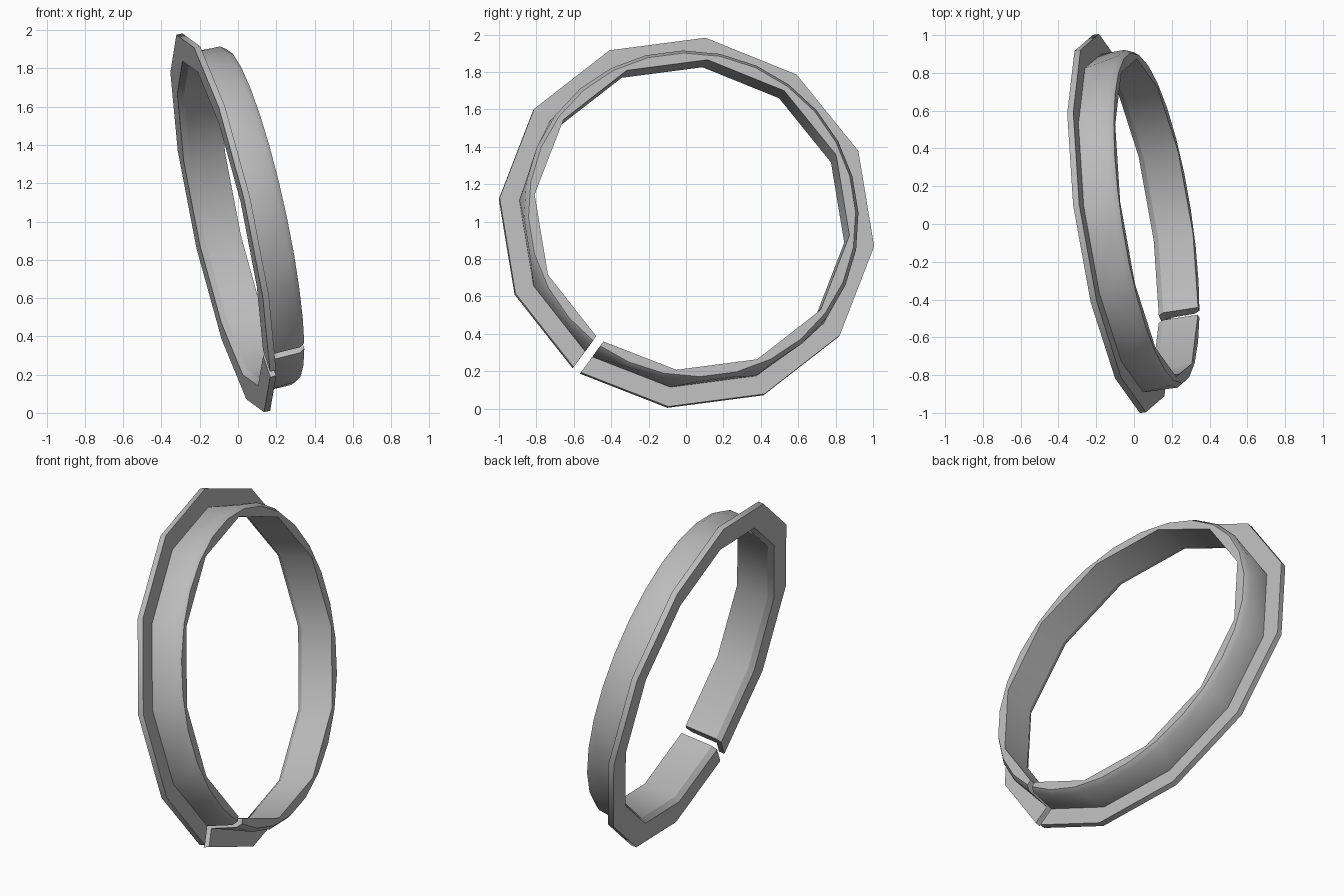
import bpy, bmesh
from math import radians, cos, sin
from mathutils import Vector

cube = bpy.data.objects.get("Cube")
if cube:
    bpy.data.objects.remove(cube, do_unlink=True)

# Tilted frame of the ring: axis, in-plane up and in-plane side
AXIS = Vector((0.967, 0.147, 0.21)).normalized()
UP = (Vector((0, 0, 1)) - AXIS * AXIS.z).normalized()
SIDE = UP.cross(AXIS)
CENTRE = Vector((-0.093, 0, 0.99))
START = 217.5      # direction of the split, degrees from UP
HALF_GAP = 0.024
COARSE, FINE = 12, 28

# L-shaped section: (distance along axis, radius, number of sides)
SECTION = [
    (0.0, 1.017, COARSE),     # flange rim
    (0.033, 1.017, COARSE),
    (0.033, 0.91, COARSE),    # foot of the band
    (0.19, 0.905, FINE),      # band outside
    (0.22, 0.885, FINE),      # bevelled lip
    (0.22, 0.855, COARSE),    # band inside
    (0.03, 0.855, COARSE),
    (0.0, 0.875, COARSE),     # bevelled flange hole
]


def make_arc(bm, along, radius, sides):
    """Open ring of vertices whose two ends stay parallel across the split."""
    verts = []
    for i in range(sides + 1):
        t = radians(START + 360 * i / sides)
        p = CENTRE + AXIS * along + (UP * cos(t) + SIDE * sin(t)) * radius
        tangent = SIDE * cos(t) - UP * sin(t)
        if i == 0:
            p += tangent * HALF_GAP
        elif i == sides:
            p -= tangent * HALF_GAP
        verts.append(bm.verts.new(p))
    return verts


def bridge(bm, a, b):
    """Join two arcs: quads if the counts match, otherwise triangles."""
    na, nb = len(a) - 1, len(b) - 1
    if na == nb:
        for i in range(na):
            bm.faces.new((a[i], a[i + 1], b[i + 1], b[i]))
        return
    i = j = 0
    while i < na or j < nb:
        if j == nb or (i < na and (i + 0.5) / na < (j + 0.5) / nb):
            bm.faces.new((a[i], a[i + 1], b[j]))
            i += 1
        else:
            bm.faces.new((a[i], b[j + 1], b[j]))
            j += 1


# Split ring with flange
bm = bmesh.new()
arcs = [make_arc(bm, *s) for s in SECTION]
for k, arc in enumerate(arcs):
    bridge(bm, arc, arcs[(k + 1) % len(arcs)])
for end in (0, -1):
    bm.faces.new([arc[end] for arc in arcs])
bmesh.ops.recalc_face_normals(bm, faces=bm.faces)
mesh = bpy.data.meshes.new("flanged_split_ring")
bm.to_mesh(mesh)
bm.free()
ring = bpy.data.objects.new("flanged_split_ring", mesh)
bpy.context.collection.objects.link(ring)

# Plain grey
grey = bpy.data.materials.new("plain_grey")
grey.use_nodes = True
colour = (0.5, 0.5, 0.5, 1)
grey.diffuse_color = colour
grey.node_tree.nodes["Principled BSDF"].inputs["Base Color"].default_value = colour
mesh.materials.append(grey)

bpy.ops.object.select_all(action="DESELECT")
ring.select_set(True)
bpy.context.view_layer.objects.active = ring
bpy.ops.object.shade_smooth_by_angle(angle=radians(32))
